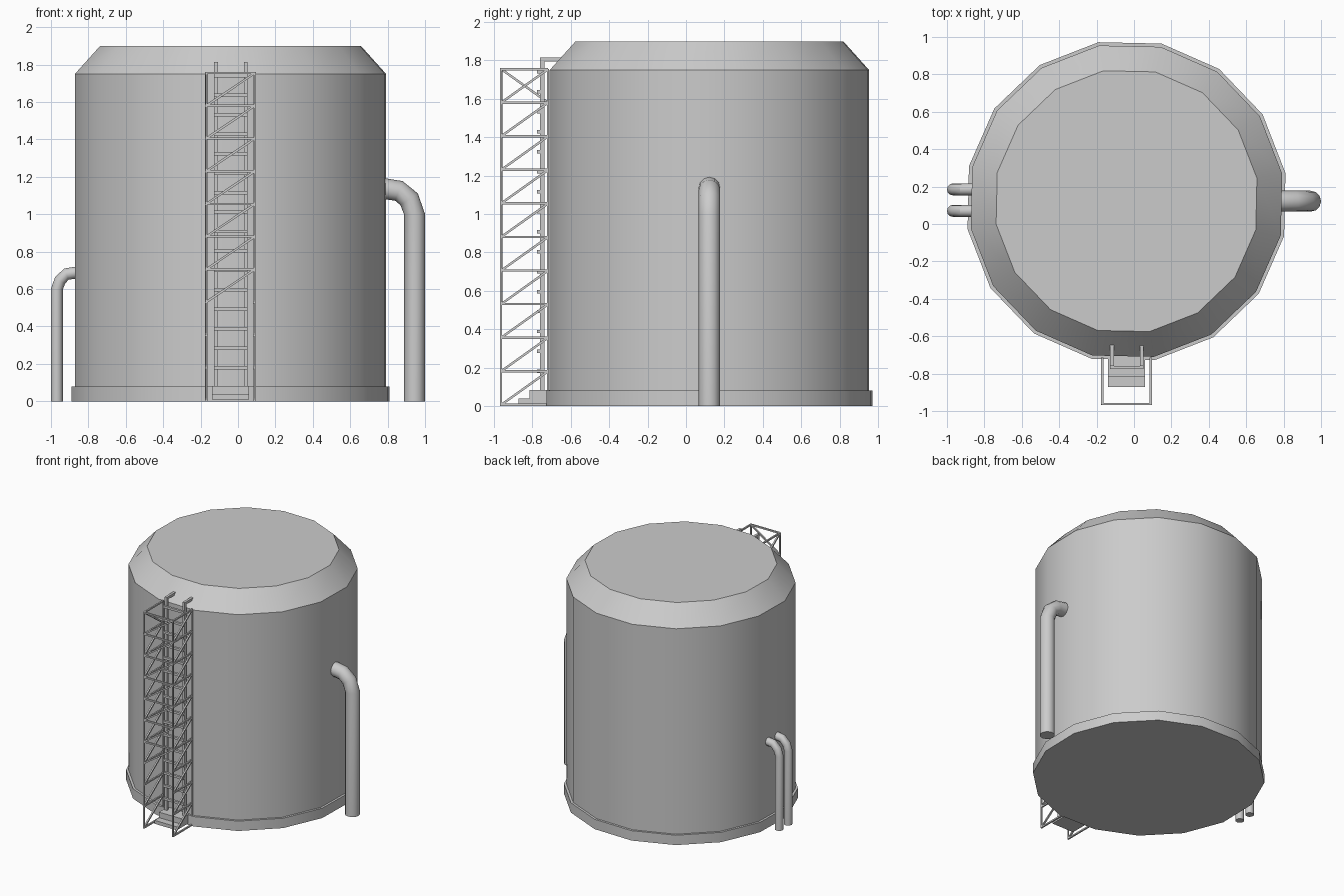
import bpy, bmesh, math
from mathutils import Vector

if "Cube" in bpy.data.objects:
    bpy.data.objects.remove(bpy.data.objects["Cube"])

CX, CY = -0.04, 0.122   # tank axis


def finish(name, bm, smooth=False):
    bmesh.ops.recalc_face_normals(bm, faces=bm.faces)
    me = bpy.data.meshes.new(name)
    bm.to_mesh(me)
    bm.free()
    ob = bpy.data.objects.new(name, me)
    bpy.context.collection.objects.link(ob)
    if smooth:
        bpy.ops.object.select_all(action='DESELECT')
        ob.select_set(True)
        bpy.context.view_layer.objects.active = ob
        bpy.ops.object.shade_smooth_by_angle(angle=math.radians(32))
    return ob


def skin(bm, rings):
    """Bridge vertex loops and cap both ends."""
    vs = [[bm.verts.new(p) for p in r] for r in rings]
    n = len(vs[0])
    for a, b in zip(vs, vs[1:]):
        for i in range(n):
            j = (i + 1) % n
            bm.faces.new((a[i], a[j], b[j], b[i]))
    bm.faces.new(vs[0][::-1])
    bm.faces.new(vs[-1])


def lathe(name, profile, sides=16, offset=10):
    bm = bmesh.new()
    angs = [math.radians(offset + 360 * i / sides) for i in range(sides)]
    skin(bm, [[(CX + r * math.cos(a), CY + r * math.sin(a), z) for a in angs]
              for r, z in profile])
    return finish(name, bm, True)


def pipe(name, path, y, r, sides=12):
    """Tube along a path of (x, z) points lying in a plane of constant y."""
    pts = [Vector((x, y, z)) for x, z in path]
    side, rings = Vector((0, 1, 0)), []
    for i, p in enumerate(pts):
        t = (pts[min(i + 1, len(pts) - 1)] - pts[max(i - 1, 0)]).normalized()
        if i == 0:
            t = Vector((0, 0, 1))
        up = t.cross(side)
        rings.append([p + r * (math.cos(k * math.tau / sides) * side +
                               math.sin(k * math.tau / sides) * up)
                      for k in range(sides)])
    bm = bmesh.new()
    skin(bm, rings)
    return finish(name, bm, True)


def box(bm, lo, hi):
    skin(bm, [[(lo[0], lo[1], z), (hi[0], lo[1], z), (hi[0], hi[1], z), (lo[0], hi[1], z)]
              for z in (lo[2], hi[2])])


def bar(bm, a, b, w=0.012):
    """Square bar between two points."""
    a, b = Vector(a), Vector(b)
    d = (b - a).normalized()
    ref = Vector((0, 0, 1)) if abs(d.z) < 0.9 else Vector((1, 0, 0))
    u = d.cross(ref).normalized()
    v = d.cross(u)
    h = w / 2
    skin(bm, [[p + h * (s * u + t * v) for s, t in ((-1, -1), (1, -1), (1, 1), (-1, 1))]
              for p in (a, b)])


# Tank
lathe("tank_base", [(0.863, 0), (0.863, 0.08)])
lathe("tank_body", [(0.845, 0.04), (0.845, 1.75), (0.708, 1.9)])

# Pipes
pipe("large_pipe", [(0.944, 0), (0.944, 1.0), (0.915, 1.08), (0.86, 1.125), (0.76, 1.14)],
     0.122, 0.056)
for i, y in enumerate((0.07, 0.185)):
    pipe(f"small_pipe_{i + 1}",
         [(-0.968, 0), (-0.968, 0.6), (-0.952, 0.645), (-0.918, 0.68), (-0.84, 0.692)],
         y, 0.032)

# Ladder
bm = bmesh.new()
for x in (-0.118, 0.042):
    box(bm, (x - 0.01, -0.76, 0.07), (x + 0.01, -0.738, 1.815))
    box(bm, (x - 0.01, -0.738, 1.795), (x + 0.01, -0.635, 1.815))
for i in range(16):
    z = 0.18 + 0.104 * i
    box(bm, (-0.128, -0.776, z - 0.009), (0.052, -0.758, z + 0.009))
finish("ladder", bm)

# Steps
bm = bmesh.new()
box(bm, (-0.14, -0.872, 0.01), (0.06, -0.70, 0.038))
box(bm, (-0.14, -0.815, 0.038), (0.06, -0.70, 0.083))
finish("entry_steps", bm)

# Safety cage: posts, tier bars and diagonals, open at the lower front
XL, XR, YF, YB = -0.17, 0.09, -0.963, -0.718
STEP, TIERS = 0.1749, 10
bm = bmesh.new()
for x in (XL, XR):
    for y in (YF, YB):
        bar(bm, (x, y, 0), (x, y, 1.755), 0.01)
    for k in range(TIERS + 1):
        z = 0.006 + k * STEP
        bar(bm, (x, YF, z), (x, YB, z))
        if k < TIERS:
            a, b = (YB, YF) if (x == XL and k == TIERS - 1) else (YF, YB)
            bar(bm, (x, a, z), (x, b, z + STEP))
for k in range(3, TIERS + 1):
    z = 0.006 + k * STEP
    if k > 3:
        bar(bm, (XL, YF, z), (XR, YF, z))
    if k < TIERS:
        bar(bm, (XL, YF, z), (XR, YF, z + STEP))
finish("ladder_cage", bm)
